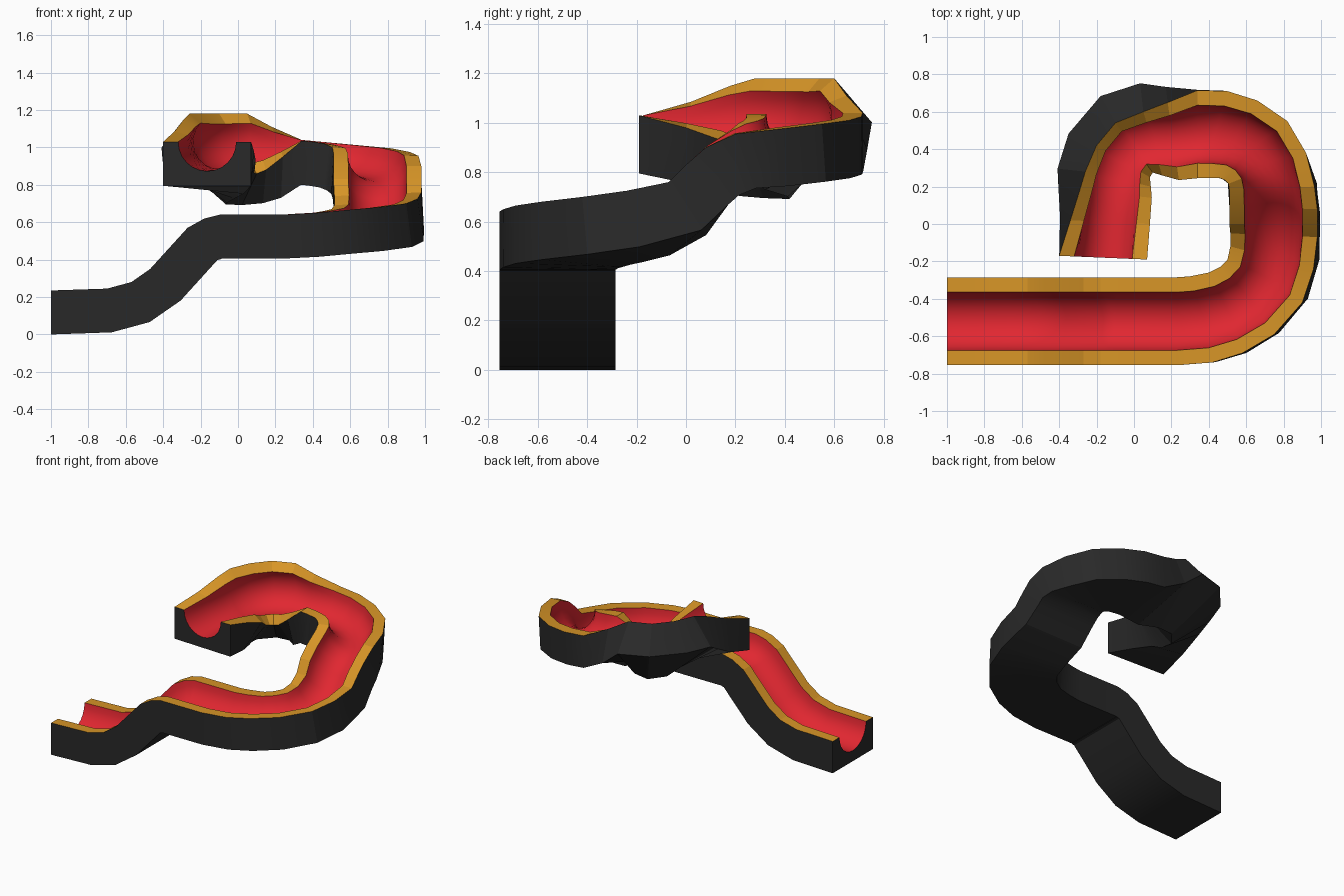
import bpy, math
from mathutils import Vector

if "Cube" in bpy.data.objects:
    bpy.data.objects.remove(bpy.data.objects["Cube"])

HEIGHT, WIDTH, DEPTH = 0.235, 0.47, 0.157
RIM = 0.17          # rim width as a fraction of the track width
GROOVE_STEPS = 12

# straight entry ramp: (x, z) of the top edge
ramp = [(-1, .235), (-.7, .245), (-.57, .28), (-.47, .35),
        (-.27, .57), (-.18, .62), (-.1, .64), (.23, .64)]

# turns: outer top edge (x, y, z), inner top edge (x, y, z)
turns = [
    (.42, -.74, .65, .30, -.28, .645),
    (.58, -.69, .665, .40, -.26, .65),
    (.75, -.59, .68, .46, -.23, .66),
    (.90, -.42, .70, .50, -.19, .67),
    (.96, -.24, .725, .515, -.12, .69),
    (.98, -.07, .76, .515, -.05, .74),
    (.98, .00, .83, .51, .00, .83),
    (.98, .08, .90, .51, .09, .91),
    (.965, .20, .955, .51, .18, .97),
    (.92, .38, .975, .505, .215, 1.0),
    (.82, .55, .995, .485, .235, 1.01),
    (.66, .66, 1.01, .46, .245, 1.02),
    (.50, .71, 1.025, .40, .245, 1.03),
    (.34, .715, 1.04, .34, .245, 1.035),
    (.18, .65, 1.11, .24, .235, .95),
    (.05, .60, 1.18, .15, .26, .88),
    (-.10, .54, 1.18, .10, .275, .86),
    (-.20, .42, 1.18, .085, .25, .865),
    (-.26, .28, 1.18, .09, .20, .885),
    (-.29, .18, 1.15, .095, .14, .93),
    (-.34, .02, 1.085, .085, .00, .98),
    (-.40, -.17, 1.03, .07, -.19, 1.03),
]

stations = [(Vector((x, -.755, z)), Vector((x, -.755 + WIDTH, z))) for x, z in ramp]
stations += [(Vector(t[:3]), Vector(t[3:])) for t in turns]
mids = [(o + i) / 2 for o, i in stations]


def down_at(n):
    """Direction square to both the track heading and its width."""
    if n in (0, len(stations) - 1):
        return Vector((0, 0, -1))
    heading = mids[n + 1] - mids[n - 1]
    across = stations[n][1] - stations[n][0]
    return across.cross(heading).normalized()


downs = [down_at(n) for n in range(len(stations))]


def section(profile):
    """Place a profile of (fraction across, depth) at every station."""
    return [[o.lerp(i, f) + d * h for f, h in profile]
            for (o, i), d in zip(stations, downs)]


def make_object(name, strips, caps, color, angle):
    verts, faces = [], []
    for profile in strips:
        base, k = len(verts), len(profile)
        rings = section(profile)
        verts += [p for ring in rings for p in ring]
        for r in range(len(rings) - 1):
            for c in range(k - 1):
                a = base + r * k + c
                faces.append((a, a + k, a + k + 1, a + 1))
    if caps:
        rings = section(caps)
        for ring in (rings[0], rings[-1][::-1]):
            faces.append(tuple(range(len(verts), len(verts) + len(ring))))
            verts += ring
    mesh = bpy.data.meshes.new(name)
    mesh.from_pydata(verts, [], faces)
    mat = bpy.data.materials.new(name + "_colour")
    mat.diffuse_color = (*color, 1)
    mat.use_nodes = True
    mat.node_tree.nodes["Principled BSDF"].inputs["Base Color"].default_value = mat.diffuse_color
    mesh.materials.append(mat)
    obj = bpy.data.objects.new(name, mesh)
    bpy.context.collection.objects.link(obj)
    bpy.ops.object.select_all(action='DESELECT')
    obj.select_set(True)
    bpy.context.view_layer.objects.active = obj
    bpy.ops.object.shade_smooth_by_angle(angle=math.radians(angle))


# half-round groove, from the outer rim to the inner rim
groove = []
for s in range(GROOVE_STEPS + 1):
    a = math.pi * s / GROOVE_STEPS
    groove.append((.5 - (.5 - RIM) * math.cos(a), DEPTH * math.sin(a)))

# black underside, walls and both end faces
shell = [[(1, 0), (1, HEIGHT)], [(1, HEIGHT), (0, HEIGHT)], [(0, HEIGHT), (0, 0)]]
end_face = [(0, 0)] + groove + [(1, 0), (1, HEIGHT), (0, HEIGHT)]
make_object("track_body", shell, end_face, (.022, .022, .022), 20)

# orange rims along both sides
rims = [[(0, 0), (RIM, 0)], [(1 - RIM, 0), (1, 0)]]
make_object("track_rims", rims, None, (.68, .30, .02), 15)

# red running channel
make_object("track_channel", [groove], None, (.75, .02, .03), 60)
